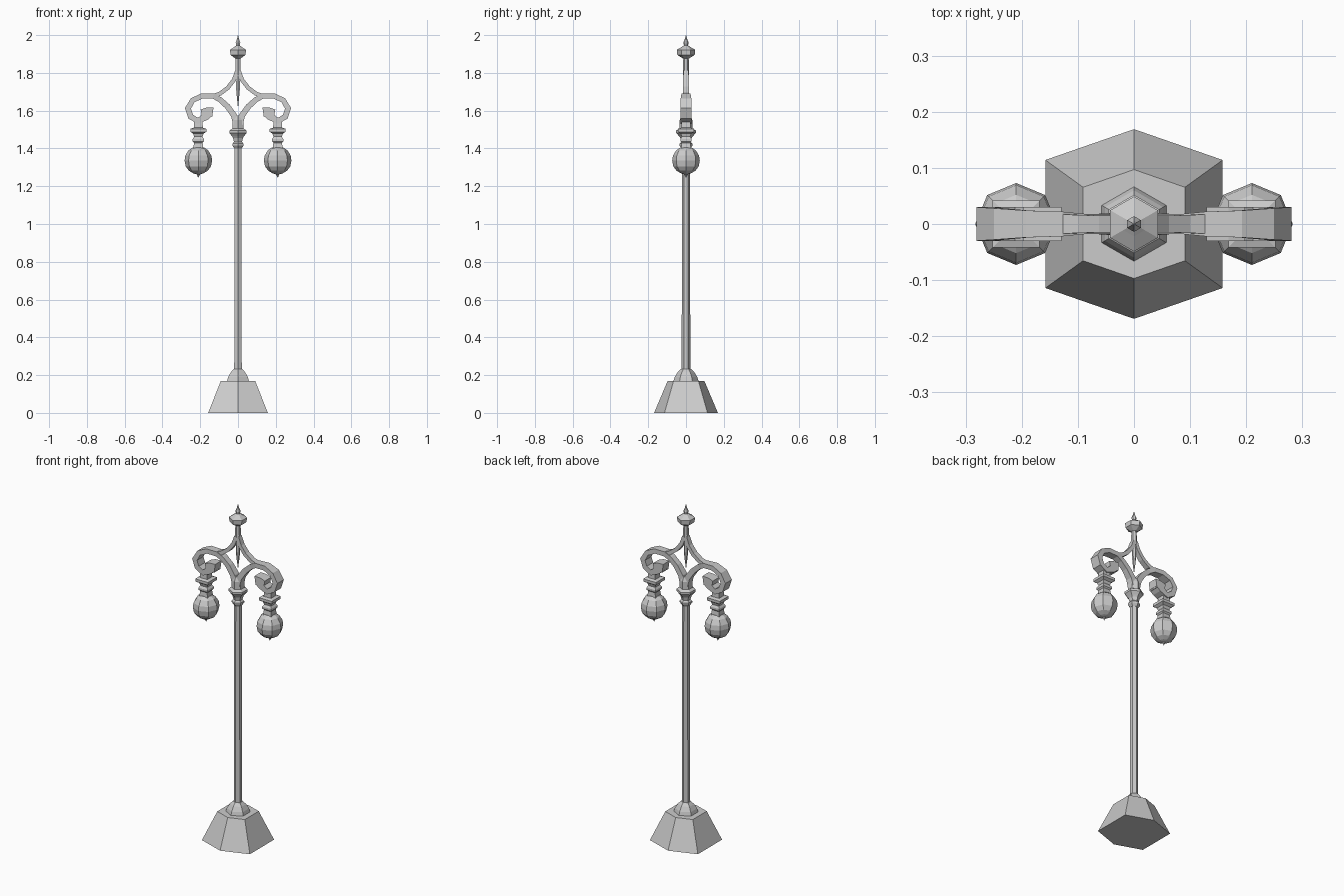
import bpy, bmesh, math
from mathutils import Vector

cube = bpy.data.objects.get("Cube")
if cube:
    bpy.data.objects.remove(cube, do_unlink=True)

metal = bpy.data.materials.new("grey metal")
metal.use_nodes = True
GREY = (0.6, 0.6, 0.6, 1)
metal.diffuse_color = GREY
metal.node_tree.nodes["Principled BSDF"].inputs["Base Color"].default_value = GREY


def finish(name, bm):
    bmesh.ops.remove_doubles(bm, verts=bm.verts, dist=1e-5)
    bmesh.ops.recalc_face_normals(bm, faces=bm.faces)
    mesh = bpy.data.meshes.new(name)
    bm.to_mesh(mesh)
    bm.free()
    mesh.materials.append(metal)
    obj = bpy.data.objects.new(name, mesh)
    bpy.context.collection.objects.link(obj)
    return obj


def skin(bm, rings):
    """Bridge successive rings of vertices and cap both ends."""
    n = len(rings[0])
    for a, b in zip(rings, rings[1:]):
        for i in range(n):
            j = (i + 1) % n
            bm.faces.new((a[i], a[j], b[j], b[i]))
    bm.faces.new(rings[0])
    bm.faces.new(rings[-1])


def turned(name, profile, sides, x=0, start=0.0, stretch=1.0):
    """Faceted column from (radius, height) pairs."""
    bm = bmesh.new()
    rings = []
    for r, z in profile:
        ring = []
        for i in range(sides):
            a = start + math.tau * i / sides
            ring.append(bm.verts.new((x + r * stretch * math.cos(a), r * math.sin(a), z)))
        rings.append(ring)
    skin(bm, rings)
    return finish(name, bm)


def ribbon(name, path, side):
    """Rectangular bar along (x, z, half thickness, half depth) points."""
    bm = bmesh.new()
    rings = []
    pts = [Vector((side * p[0], 0, p[1])) for p in path]
    for i, (p, q) in enumerate(zip(pts, path)):
        t = (pts[min(i + 1, len(pts) - 1)] - pts[max(i - 1, 0)]).normalized()
        n = Vector((-t.z, 0, t.x)) * q[2]
        d = Vector((0, q[3], 0))
        rings.append([bm.verts.new(v) for v in (p + n + d, p - n + d, p - n - d, p + n - d)])
    skin(bm, rings)
    return finish(name, bm)


POINT = math.pi / 2

# Stretched hexagonal plinth
bm = bmesh.new()
rings = []
for r, z in ((0.169, 0), (0.097, 0.17)):
    shape = ((0, 1), (-0.935, 0.675), (-0.935, -0.675), (0, -1), (0.935, -0.675), (0.935, 0.675))
    rings.append([bm.verts.new((r * x, r * y, z)) for x, y in shape])
skin(bm, rings)
finish("plinth", bm)

# Post with its foot and collars
turned("post_foot", [(0.068, 0.165), (0.06, 0.19), (0.044, 0.215), (0.027, 0.232)], 6, 0, POINT)
turned("post", [(0.023, 0.22), (0.021, 1.42)], 6, 0, POINT)
turned("collar", [(0.022, 1.4), (0.034, 1.415), (0.034, 1.425), (0.025, 1.435),
                  (0.03, 1.455), (0.037, 1.465), (0.052, 1.482), (0.052, 1.495),
                  (0.034, 1.505), (0.034, 1.55), (0.022, 1.575)], 6, 0, POINT)

# Upper stem, hanging spindle and finial
turned("upper_stem", [(0.017, 1.79), (0.014, 1.89)], 6, 0, POINT)
turned("spindle", [(0.012, 1.8), (0.012, 1.72), (0.007, 1.67), (0.001, 1.62)], 6, 0, POINT)
turned("finial", [(0.014, 1.875), (0.046, 1.895), (0.049, 1.922), (0.022, 1.938),
                  (0.011, 1.945), (0.014, 1.96), (0.006, 1.98), (0.001, 2.0)], 6, 0, POINT)

ARM = [(0.008, 1.53, 0.018, 0.022), (0.022, 1.575, 0.016, 0.02), (0.055, 1.622, 0.015, 0.018),
       (0.095, 1.658, 0.014, 0.018), (0.13, 1.677, 0.014, 0.022), (0.19, 1.678, 0.014, 0.024),
       (0.24, 1.655, 0.014, 0.028), (0.265, 1.612, 0.016, 0.03), (0.25, 1.568, 0.016, 0.03),
       (0.212, 1.546, 0.016, 0.03), (0.172, 1.568, 0.02, 0.03), (0.153, 1.59, 0.024, 0.03)]
STRUT = [(0.004, 1.81, 0.011, 0.014), (0.022, 1.762, 0.011, 0.015),
         (0.055, 1.72, 0.011, 0.015), (0.095, 1.69, 0.011, 0.016), (0.14, 1.675, 0.01, 0.018)]

for label, side in (("left", 1), ("right", -1)):
    # Scrolled arm, upper brace and curled tip
    ribbon(label + "_arm", ARM, side)
    ribbon(label + "_brace", STRUT, side)
    ribbon(label + "_scroll_tip", [(0.133, 1.592, 0.026, 0.03), (0.168, 1.597, 0.019, 0.03),
                                   (0.195, 1.592, 0.014, 0.03)], side)
    # Square lamp fitting, radius measured to the corners
    x = side * 0.21
    k = math.sqrt(2)
    fitting = [(0.022, 1.545), (0.024, 1.51), (0.042, 1.504), (0.042, 1.488), (0.027, 1.478),
               (0.022, 1.462), (0.03, 1.45), (0.03, 1.438), (0.023, 1.43), (0.027, 1.395)]
    turned(label + "_lamp_fitting", [(r * k, z) for r, z in fitting], 4, x, math.pi / 4)
    # Faceted globe with a small drop
    turned(label + "_globe", [(0.03, 1.405), (0.052, 1.39), (0.069, 1.362), (0.073, 1.335),
                              (0.067, 1.305), (0.05, 1.282), (0.026, 1.268), (0.009, 1.263),
                              (0.001, 1.245)], 8, x)
